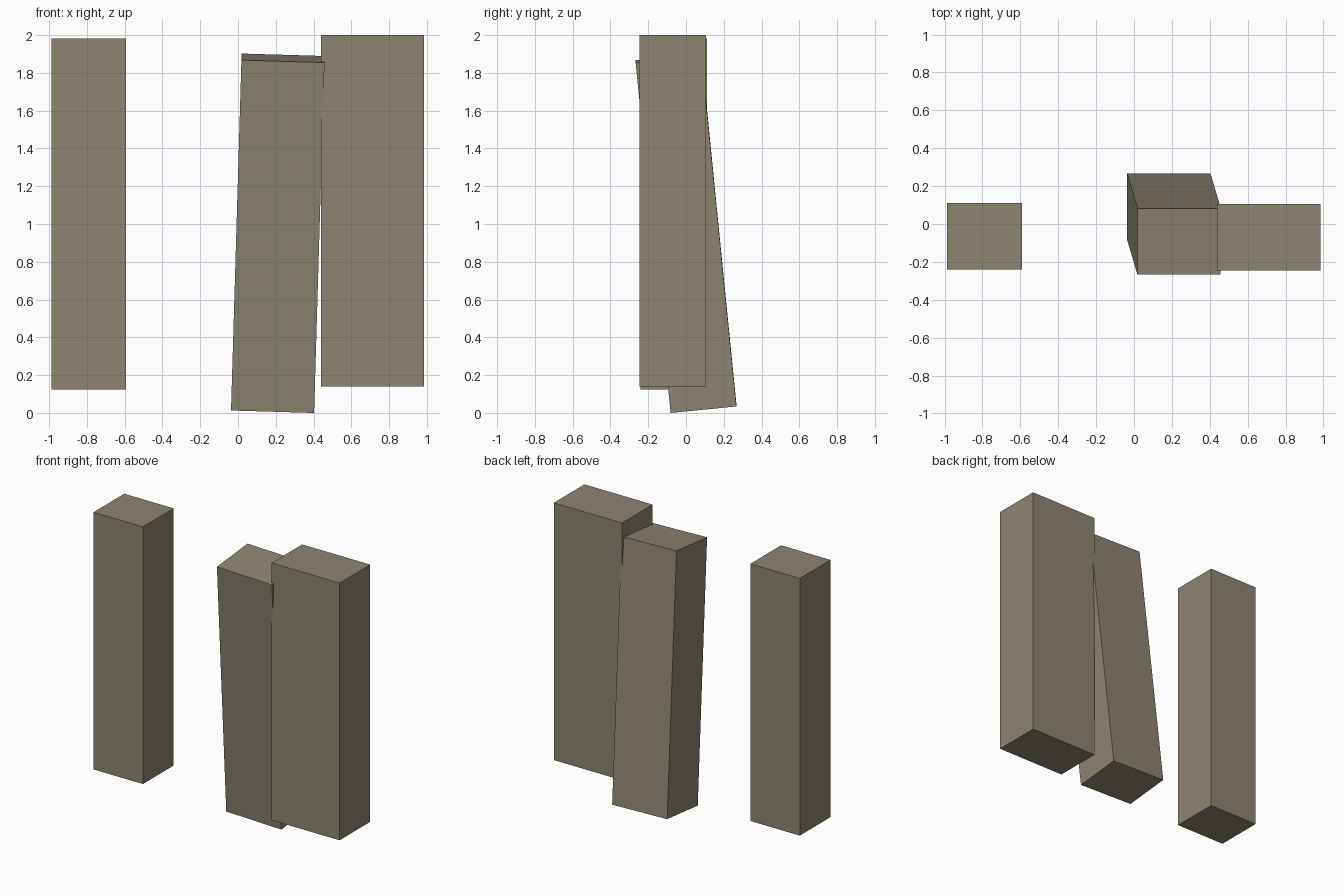
import bpy
from math import radians
from mathutils import Euler, Matrix, Vector

cube = bpy.data.objects.get("Cube")
if cube:
    bpy.data.objects.remove(cube, do_unlink=True)

# Weathered stone colour
stone = bpy.data.materials.new("weathered_stone")
stone.use_nodes = True
colour = (0.27, 0.235, 0.17, 1)
stone.diffuse_color = colour
shader = stone.node_tree.nodes["Principled BSDF"]
shader.inputs["Base Color"].default_value = colour
shader.inputs["Roughness"].default_value = 0.9


def block(name, centre, size, tilt=(0, 0, 0)):
    """A flat-shaded rectangular pillar."""
    bpy.ops.mesh.primitive_cube_add(size=1)
    ob = bpy.context.object
    ob.name = ob.data.name = name
    turn = Euler([radians(a) for a in tilt]).to_matrix().to_4x4()
    ob.data.transform(turn @ Matrix.Diagonal(Vector((*size, 1))))
    ob.location = centre
    ob.data.materials.append(stone)
    return ob


# Narrow pillar standing apart
block("narrow_pillar", (-0.79, -0.065, 1.053), (0.395, 0.35, 1.86))
# Wide upright pillar
block("wide_pillar", (0.712, -0.07, 1.07), (0.545, 0.35, 1.86))
# Pillar leaning forward against the wide one
block("leaning_pillar", (0.211, 0.0, 0.951), (0.44, 0.35, 1.865), (5.7, 1.7, 0))
